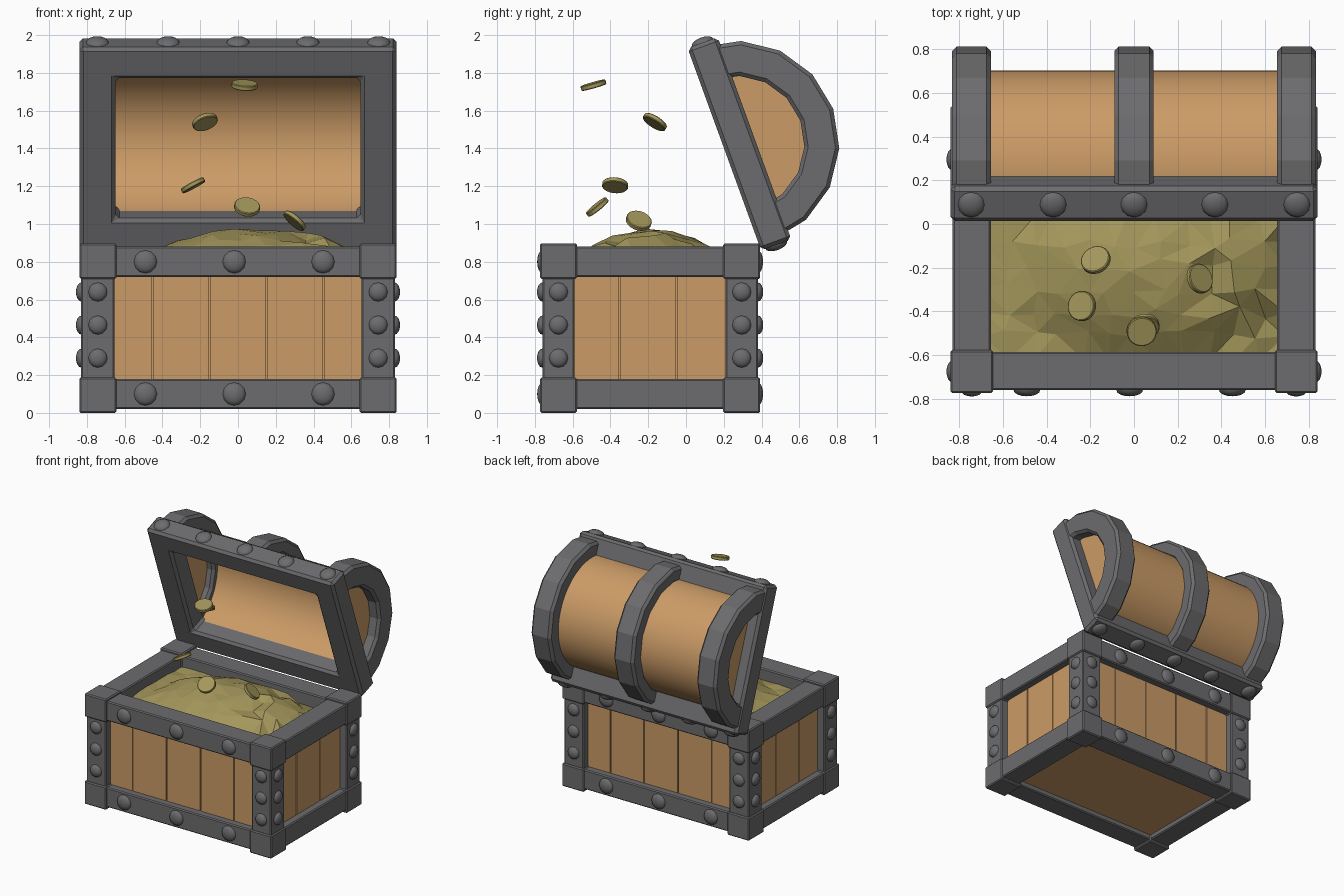
import bpy, bmesh, math, random
from mathutils import Vector, Matrix

if "Cube" in bpy.data.objects:
    bpy.data.objects.remove(bpy.data.objects["Cube"])

random.seed(4)


def material(name, rgb):
    m = bpy.data.materials.new(name)
    m.diffuse_color = (*rgb, 1)
    m.use_nodes = True
    m.node_tree.nodes["Principled BSDF"].inputs["Base Color"].default_value = m.diffuse_color
    return m


WOOD = material("warm wood", (0.60, 0.33, 0.135))
IRON = material("grey iron", (0.15, 0.15, 0.157))
GOLD = material("old gold", (0.37, 0.31, 0.105))
# lid space: x across, y from -1.14 (lip) to 0 (hinge), z outward through the lid
LID = Matrix.Translation((0, 0.398, 0.86)) @ Matrix.Rotation(math.radians(-70), 4, 'X')
ID = Matrix.Identity(4)


def make(name, bm, mat, bevel=0, smooth=False, xf=ID):
    bmesh.ops.recalc_face_normals(bm, faces=bm.faces)
    me = bpy.data.meshes.new(name)
    bm.to_mesh(me)
    bm.free()
    me.materials.append(mat)
    ob = bpy.data.objects.new(name, me)
    bpy.context.collection.objects.link(ob)
    ob.matrix_world = xf
    if bevel:
        b = ob.modifiers.new("Bevel", 'BEVEL')
        b.width, b.segments, b.limit_method = bevel, 1, 'ANGLE'
    if smooth:
        bpy.context.view_layer.objects.active = ob
        ob.select_set(True)
        bpy.ops.object.shade_smooth_by_angle(angle=math.radians(35))
        ob.select_set(False)
    return ob


def box(name, lo, hi, mat, bevel=0, xf=ID):
    bm = bmesh.new()
    bmesh.ops.create_cube(bm, size=1)
    lo, hi = Vector(lo), Vector(hi)
    for v in bm.verts:
        v.co = Vector([a + (b - a) * (c + 0.5) for a, b, c in zip(lo, hi, v.co)])
    return make(name, bm, mat, bevel, xf=xf)


def rivet(name, pos, normal, r, xf=ID):
    bm = bmesh.new()
    rot = Vector(normal).to_track_quat('Z', 'Y').to_matrix().to_4x4()
    bmesh.ops.create_uvsphere(bm, u_segments=12, v_segments=8, radius=1,
        matrix=Matrix.Translation(pos) @ rot @ Matrix.Diagonal((r, r, 0.028, 1)))
    make(name, bm, IRON, smooth=True, xf=xf)


def arch(name, x0, x1, ro, ri, n, mat, bevel=0, smooth=False):
    """Half ring swept across x in lid space; ri = 0 gives a solid D."""
    bm = bmesh.new()
    cy, cz = -0.575, 0.07
    pts = [(math.pi * i / n) for i in range(n + 1)]
    prof = [(ro * math.cos(a), ro * math.sin(a)) for a in pts]
    if ri:
        quads = prof + [(ri * math.cos(a), ri * math.sin(a)) for a in reversed(pts)]
    else:
        quads = prof
    a = [bm.verts.new((x0, cy + p, cz + q)) for p, q in quads]
    b = [bm.verts.new((x1, cy + p, cz + q)) for p, q in quads]
    m = len(quads)
    for i in range(m):
        j = (i + 1) % m
        bm.faces.new((a[i], a[j], b[j], b[i]))
    if ri:
        for i in range(n):
            for s in (a, b):
                bm.faces.new((s[i], s[i + 1], s[m - 2 - i], s[m - 1 - i]))
    else:
        bm.faces.new(a)
        bm.faces.new(b)
    return make(name, bm, mat, bevel, smooth, LID)


# --- base: wood core with planks
Y0, Y1 = -0.76, 0.38
box("wood_core", (-0.745, -0.68, 0.06), (0.745, 0.30, 0.72), WOOD)
cuts = [-0.75, -0.455, -0.152, 0.152, 0.455, 0.75]
for a, b in zip(cuts, cuts[1:]):
    box("front_plank", (a + .004, -0.70, 0.07), (b - .004, -0.67, 0.80), WOOD)
    box("back_plank", (a + .004, 0.29, 0.07), (b - .004, 0.32, 0.80), WOOD)
cuts = [-0.69, -0.35, -0.05, 0.31]
for s in (-1, 1):
    for a, b in zip(cuts, cuts[1:]):
        xs = sorted((s * 0.735, s * 0.77))
        box("side_plank", (xs[0], a + .004, 0.07), (xs[1], b - .004, 0.80), WOOD)

# --- base: iron rails, posts, corner blocks
for z0, z1 in ((0.02, 0.18), (0.72, 0.88)):
    for y in (Y0, Y1 - 0.175):
        box("long_rail", (-0.75, y, z0), (0.75, y + 0.175, z1), IRON, 0.008)
    for x in (-0.83, 0.655):
        box("side_rail", (x, -0.7, z0), (x + 0.175, 0.32, z1), IRON, 0.008)
for x in (-1, 1):
    for y, ny in ((-0.675, -1), (0.295, 1)):
        box("corner_post", (x * 0.742 - .088, y - .086, 0.1), (x * 0.742 + .088, y + .086, 0.8), IRON, 0.008)
        for z in (0.0, 0.71):
            box("corner_block", (x * 0.742 - .098, y - .098, z), (x * 0.742 + .098, y + .098, z + 0.187), IRON, 0.008)
        for z in (0.29, 0.465, 0.64):
            rivet("post_rivet", (x * 0.742, y + ny * 0.086, z), (0, ny, 0), 0.05)
            rivet("post_side_rivet", (x * 0.83, y, z), (x, 0, 0), 0.05)
for x in (-0.49, -0.02, 0.45):
    for z in (0.10, 0.80):
        rivet("rail_rivet", (x, Y0, z), (0, -1, 0), 0.061)
        rivet("rail_rivet", (x, Y1, z), (0, 1, 0), 0.061)

# --- lid: iron frame with opening
bm = bmesh.new()
rings = []
for x, ya, yb in ((0.84, -1.14, 0), (0.648, -0.965, -0.175)):
    for z in (0, 0.17):
        rings.append([bm.verts.new(p) for p in ((-x, ya, z), (x, ya, z), (x, yb, z), (-x, yb, z))])
for p, q in ((0, 1), (1, 3), (3, 2), (2, 0)):
    for i in range(4):
        j = (i + 1) % 4
        bm.faces.new((rings[p][i], rings[p][j], rings[q][j], rings[q][i]))
make("lid_frame", bm, IRON, 0.02, xf=LID)
for x in (-0.745, -0.37, 0, 0.37, 0.745):
    rivet("lid_lip_rivet", (x, -1.14, 0.085), (0, -1, 0), 0.061, LID)
    rivet("lid_hinge_rivet", (x, 0, 0.085), (0, 1, 0), 0.061, LID)

# --- lid: wood barrel, wood ends, iron hoops
arch("lid_barrel", -0.74, 0.74, 0.435, 0.405, 28, WOOD, smooth=True)
for s in (-1, 1):
    x = sorted((s * 0.715, s * 0.745))
    arch("lid_end", x[0], x[1], 0.42, 0, 20, WOOD)
    x = sorted((s * 0.655, s * 0.832))
    arch("lid_end_hoop", x[0], x[1], 0.545, 0.36, 8, IRON, 0.02)
arch("lid_middle_hoop", -0.09, 0.09, 0.545, 0.425, 8, IRON, 0.02)

# --- heap of gold: faceted mound
bm = bmesh.new()
bmesh.ops.create_grid(bm, x_segments=12, y_segments=8, size=1)
for v in bm.verts:
    edge = max(abs(v.co.x), abs(v.co.y)) > 0.99
    x, y = v.co.x * 0.69, -0.19 + v.co.y * 0.43
    if not edge:
        x += random.uniform(-.03, .03)
        y += random.uniform(-.03, .03)
    d = ((x - 0.07) / 0.62) ** 2 + ((y + 0.19) / 0.42) ** 2
    rough = 0.03 if x > 0.3 else 0.01
    v.co = (x, y, 0.79 + 0.18 * max(0, 1 - d) ** 0.8 + random.uniform(-rough, rough))
bmesh.ops.triangulate(bm, faces=bm.faces)
make("gold_heap", bm, GOLD)

# --- flying coins: position, up normal
for pos, nrm in (((0.035, -0.49, 1.735), (0.06, -0.27, 0.95)),
                 ((-0.175, -0.165, 1.54), (-0.3, 0.5, 0.8)),
                 ((-0.238, -0.375, 1.205), (-0.47, 0.08, 0.87)),
                 ((0.048, -0.47, 1.09), (0.12, -0.62, 0.77)),
                 ((0.30, -0.25, 1.017), (0.62, 0.25, 0.72))):
    bm = bmesh.new()
    rot = Vector(nrm).to_track_quat('Z', 'Y').to_matrix().to_4x4()
    bmesh.ops.create_cone(bm, cap_ends=True, segments=20, radius1=0.069, radius2=0.069, depth=0.026,
                          matrix=Matrix.Translation(pos) @ rot)
    make("coin", bm, GOLD, 0.004, smooth=True)
